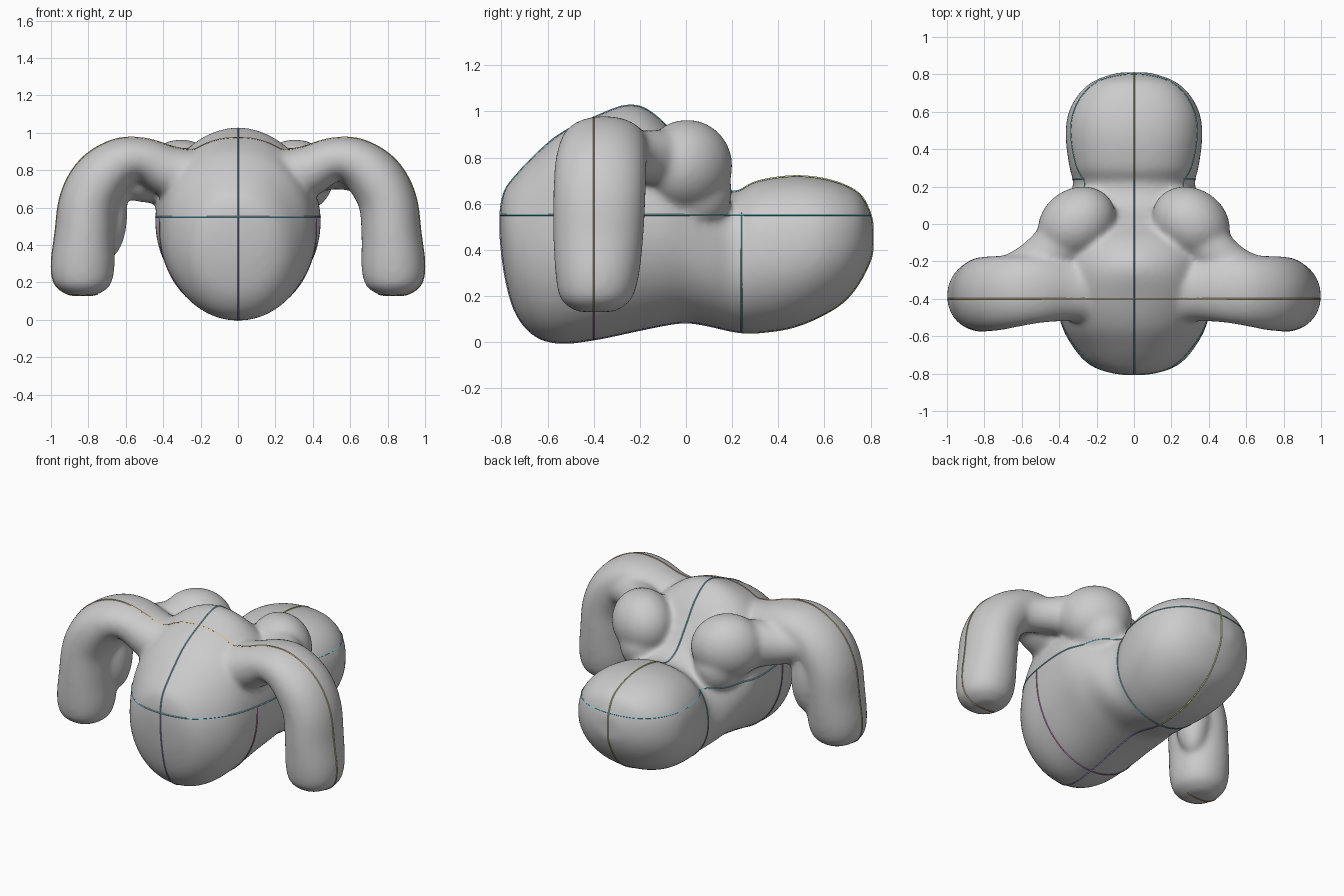
import bpy, bmesh
from math import sin, cos, pi
from mathutils import Vector

if "Cube" in bpy.data.objects:
    bpy.data.objects.remove(bpy.data.objects["Cube"])


def spline(keys, n=5):
    # Smooth interpolation through tuples of numbers
    k = [Vector(p) for p in keys]
    out = []
    for i in range(len(k) - 1):
        a, b, c, d = k[max(i - 1, 0)], k[i], k[i + 1], k[min(i + 2, len(k) - 1)]
        for j in range(n):
            t = j / n
            out.append(0.5 * (2 * b + (c - a) * t + (2 * a - 5 * b + 4 * c - d) * t * t
                              + (3 * b - a - 3 * c + d) * t ** 3))
    return out + [k[-1]]


def spow(v, e):
    return (1 if v >= 0 else -1) * abs(v) ** e


def loft(name, sections, sides=48):
    # Each section is (centre, half axis u, half axis v, upper power, lower power)
    bm = bmesh.new()
    rings = []
    for c, u, v, up, low in sections:
        ring = []
        for i in range(sides):
            a = 2 * pi * i / sides
            e = 2 / (up if sin(a) > 0 else low)
            ring.append(bm.verts.new(c + u * spow(cos(a), e) + v * spow(sin(a), e)))
        rings.append(ring)
    for r, s in zip(rings, rings[1:]):
        for i in range(sides):
            j = (i + 1) % sides
            bm.faces.new((r[i], r[j], s[j], s[i]))
    bm.faces.new(rings[0][::-1])
    bm.faces.new(rings[-1])
    bmesh.ops.recalc_face_normals(bm, faces=bm.faces[:])
    me = bpy.data.meshes.new(name)
    bm.to_mesh(me)
    bm.free()
    ob = bpy.data.objects.new(name, me)
    bpy.context.collection.objects.link(ob)
    return ob


def ball(name, loc, size, turn=0):
    bpy.ops.mesh.primitive_uv_sphere_add(segments=32, ring_count=20, location=loc,
                                         rotation=(0, 0, turn))
    ob = bpy.context.object
    ob.name, ob.scale = name, size
    return ob


X, Y, Z = Vector((1, 0, 0)), Vector((0, 1, 0)), Vector((0, 0, 1))

# Torso and rear lobe: y, half width, bottom, top, squareness of the upper half
torso = [(-.805, .06, .45, .58, 2), (-.785, .17, .29, .66, 2), (-.74, .255, .13, .72, 2.1),
         (-.66, .325, .03, .805, 2.1), (-.55, .385, -.005, .90, 2.2), (-.4, .42, .01, .975, 2.2),
         (-.23, .44, .045, 1.03, 1.9), (-.1, .44, .072, .955, 1.9), (0, .41, .085, .82, 2),
         (.1, .37, .07, .69, 2.2), (.21, .325, .045, .65, 2.3), (.3, .345, .04, .695, 2.4),
         (.45, .365, .06, .72, 2.4), (.58, .355, .11, .712, 2.4), (.69, .30, .18, .68, 2.4),
         (.765, .215, .28, .63, 2.3), (.81, .09, .38, .53, 2)]
secs = [(Vector((0, p[0], (p[2] + p[3]) / 2)), X * p[1], Z * ((p[3] - p[2]) / 2), p[4], 2.05)
        for p in spline(torso)]
parts = [loft("body", secs)]

# Arched arms: x, y, z, thickness in the arch plane, half depth
arm = [(.20, -.36, .76, .14, .17), (.36, -.35, .79, .14, .17), (.5, -.35, .855, .118, .18),
       (.62, -.36, .845, .13, .19), (.73, -.37, .76, .15, .20), (.80, -.375, .63, .155, .20),
       (.82, -.38, .45, .16, .195), (.83, -.385, .28, .17, .18), (.83, -.39, .18, .145, .15),
       (.83, -.39, .13, .07, .08)]
for side in (-1, 1):
    pts = spline(arm)
    secs = []
    for i, p in enumerate(pts):
        a, b = pts[max(i - 1, 0)], pts[min(i + 1, len(pts) - 1)]
        t = Vector((b[0] - a[0], 0, b[2] - a[2])).normalized()
        n = Vector((-t.z * side, 0, t.x))
        secs.append((Vector((p[0] * side, p[1], p[2])), Y * p[4], n * p[3], 2.1, 2.1))
    parts.append(loft("arm", secs))
    # Rounded lump behind the shoulder, its base, and a bridge to the arm
    parts.append(ball("lump", (.305 * side, .005, .765), (.22, .185, .20), -.6 * side))
    parts.append(ball("lump_base", (.27 * side, .03, .65), (.15, .17, .17)))
    low = .04 if side > 0 else 0  # this bridge sits higher on one side
    bridge = [(.34, -.05, .76, .16), (.44, -.15, .76 + low, .14 - low / 2),
              (.55, -.23, .76 + low, .125 - low / 2), (.68, -.28, .78, .11)]
    d = Vector((.8 * side, -.55, 0)).normalized()
    parts.append(loft("bridge", [(Vector((p[0] * side, p[1], p[2])), d.cross(Z) * p[3], Z * p[3], 2, 2)
                                 for p in spline(bridge)]))
# Fuller inner side of one arm
parts.append(ball("arm_inner_fold", (-.69, -.28, .58), (.10, .11, .25)))

# Fuse everything into one smooth skin
bpy.ops.object.select_all(action='DESELECT')
for ob in parts:
    ob.select_set(True)
body = parts[0]
bpy.context.view_layer.objects.active = body
bpy.ops.object.join()
fuse = body.modifiers.new("fuse", 'REMESH')
fuse.mode, fuse.voxel_size = 'VOXEL', 0.014
soft = body.modifiers.new("soften", 'SMOOTH')
soft.factor, soft.iterations = 0.5, 20
bpy.ops.object.modifier_apply(modifier="fuse")
bpy.ops.object.modifier_apply(modifier="soften")
bpy.ops.object.shade_smooth()


def seam(name, co, no, keep, color):
    # Thin seam where a plane meets the skin
    bm = bmesh.new()
    bm.from_mesh(body.data)
    cut = bmesh.ops.bisect_plane(bm, geom=bm.verts[:] + bm.edges[:] + bm.faces[:],
                                 plane_co=co, plane_no=no)["geom_cut"]
    edges = {e for e in cut if isinstance(e, bmesh.types.BMEdge)
             and keep((e.verts[0].co + e.verts[1].co) / 2)}
    bmesh.ops.delete(bm, geom=bm.faces[:], context='FACES_ONLY')
    bmesh.ops.delete(bm, geom=[e for e in bm.edges if e not in edges], context='EDGES')
    bmesh.ops.delete(bm, geom=[v for v in bm.verts if not v.link_edges], context='VERTS')
    me = bpy.data.meshes.new(name)
    bm.to_mesh(me)
    bm.free()
    ob = bpy.data.objects.new(name, me)
    bpy.context.collection.objects.link(ob)
    bpy.ops.object.select_all(action='DESELECT')
    ob.select_set(True)
    bpy.context.view_layer.objects.active = ob
    bpy.ops.object.convert(target='CURVE')
    ob = bpy.context.object
    ob.data.bevel_depth, ob.data.bevel_resolution = 0.004, 0
    mat = bpy.data.materials.new(name)
    mat.diffuse_color = color
    mat.use_nodes = True
    mat.node_tree.nodes["Principled BSDF"].inputs["Base Color"].default_value = mat.diffuse_color
    ob.data.materials.append(mat)


seam("centre_seam_top", (0.0003, 0, 0), X, lambda c: c.z > .55 and c.y < .24, (.2, .5, .65, 1))
seam("centre_seam_rear", (0.0003, 0, 0), X, lambda c: c.y >= .24, (.65, .7, .25, 1))
seam("centre_seam_under", (0.0003, 0, 0), X, lambda c: c.z <= .55 and c.y < .24, (.35, .3, .7, 1))
seam("waist_seam", (0, 0, .5503), Z, lambda c: abs(c.x) < .5, (.2, .55, .65, 1))
seam("chest_seam", (0, -.4003, 0), Y, lambda c: abs(c.x) < .47 and c.z < .55, (.6, .2, .55, 1))
seam("arm_seam", (0, -.4003, 0), Y, lambda c: c.z > .87 or abs(c.x) > .75, (.7, .5, .25, 1))
seam("neck_seam", (0, .2403, 0), Y, lambda c: c.z < .56, (.2, .5, .65, 1))
